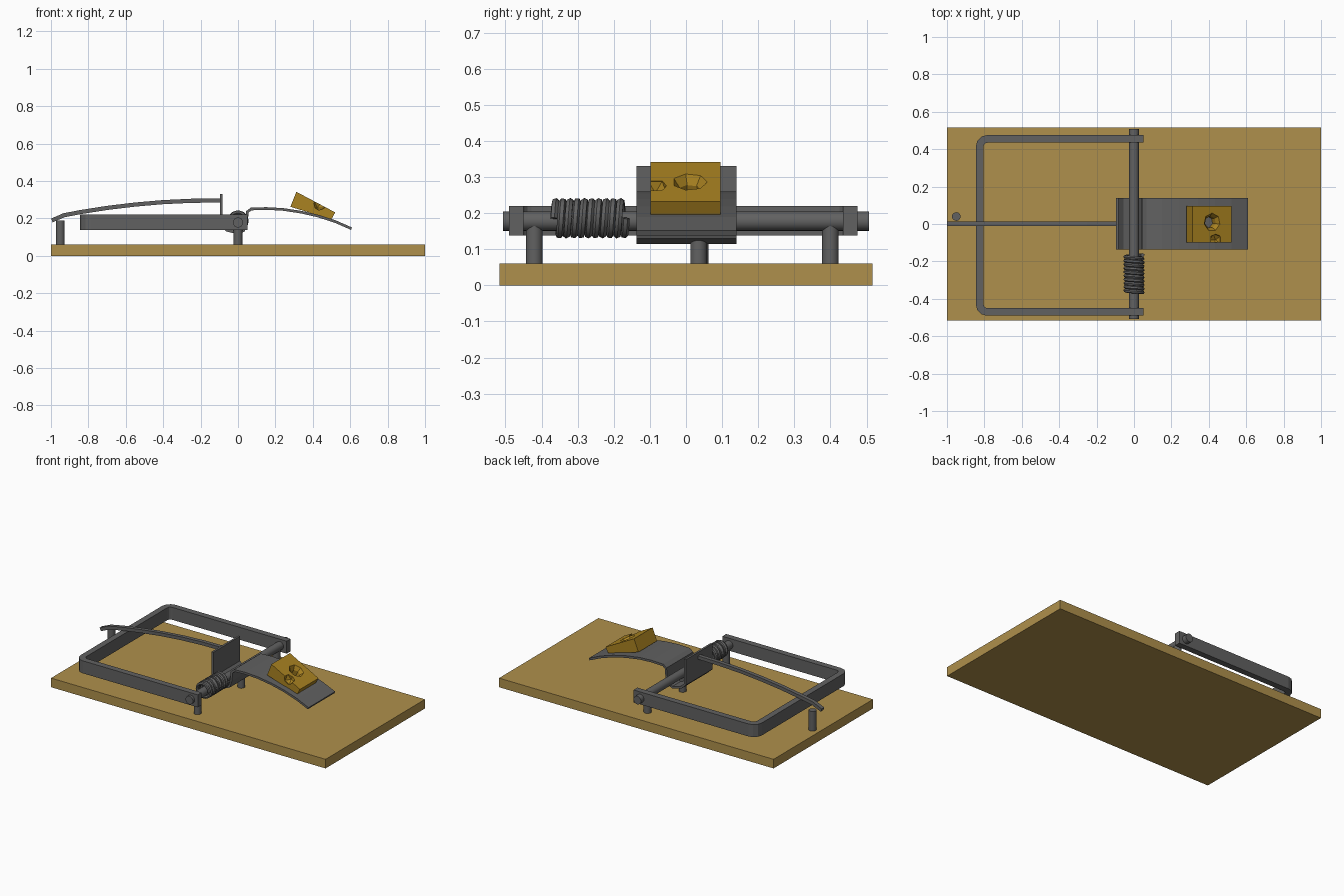
import bpy, bmesh
from math import sin, cos, pi, radians
from mathutils import Vector

if "Cube" in bpy.data.objects:
    bpy.data.objects.remove(bpy.data.objects["Cube"])


def material(name, r, g, b):
    m = bpy.data.materials.new(name)
    m.use_nodes = True
    m.diffuse_color = (r, g, b, 1)
    m.node_tree.nodes["Principled BSDF"].inputs["Base Color"].default_value = (r, g, b, 1)
    return m


WOOD = material("wood", 0.43, 0.28, 0.072)
METAL = material("dark metal", 0.12, 0.12, 0.12)
CHEESE = material("cheese yellow", 0.40, 0.225, 0.015)


def finish(obj, name, mat):
    obj.name = name
    obj.data.name = name
    obj.data.materials.clear()
    obj.data.materials.append(mat)
    return obj


def prism(name, outline, lo, hi, axis, mat):
    """Extrude a flat outline along the y or z axis."""
    place = (lambda a, b, c: (a, c, b)) if axis == "y" else (lambda a, b, c: (a, b, c))
    bm = bmesh.new()
    rings = [[bm.verts.new(place(a, b, c)) for a, b in outline] for c in (lo, hi)]
    n = len(outline)
    half = n // 2
    for i in range(n):
        j = (i + 1) % n
        bm.faces.new((rings[0][i], rings[0][j], rings[1][j], rings[1][i]))
    for ring in rings:      # caps as a row of quads between both sides of the outline
        for i in range(half - 1):
            bm.faces.new((ring[i], ring[i + 1], ring[n - 2 - i], ring[n - 1 - i]))
    bmesh.ops.recalc_face_normals(bm, faces=bm.faces)
    mesh = bpy.data.meshes.new(name)
    bm.to_mesh(mesh)
    bm.free()
    obj = bpy.data.objects.new(name, mesh)
    bpy.context.collection.objects.link(obj)
    return finish(obj, name, mat)


def ribbon(name, path, thick, lo, hi, axis, mat):
    """Thicken an open path with mitred joints, then extrude it."""
    pts = [Vector(p) for p in path]
    left, right = [], []
    for i, p in enumerate(pts):
        before = (p - pts[i - 1]).normalized() if i else None
        after = (pts[i + 1] - p).normalized() if i < len(pts) - 1 else None
        d1, d2 = before or after, after or before
        tangent = (d1 + d2).normalized()
        side = Vector((-tangent.y, tangent.x)) * thick / 2 / max(0.5, tangent.dot(d1))
        left.append(p + side)
        right.append(p - side)
    return prism(name, left + right[::-1], lo, hi, axis, mat)


def cylinder(name, loc, radius, depth, mat, rot=(0, 0, 0), sides=20):
    bpy.ops.mesh.primitive_cylinder_add(vertices=sides, radius=radius, depth=depth,
                                        location=loc, rotation=rot)
    obj = finish(bpy.context.object, name, mat)
    bpy.ops.object.shade_smooth_by_angle(angle=radians(30))
    return obj


# Wooden base
prism("wooden_base", [(-1, -0.517), (1, -0.517), (1, 0.517), (-1, 0.517)], 0, 0.06, "z", WOOD)

# Pivot rod and the posts that carry it, plus the holding bar post
ROD_Z = 0.178
cylinder("pivot_rod", (0, 0, ROD_Z), 0.027, 1.015, METAL, rot=(pi / 2, 0, 0))
for label, x, y, top in (("right_post", 0, -0.42, 0.17), ("middle_post", 0, 0.035, 0.17),
                         ("left_post", 0, 0.4, 0.17), ("bar_post", -0.95, 0.04, 0.19)):
    cylinder(label, (x, y, (top + 0.06) / 2), 0.023, top - 0.06, METAL)

# Striker frame: a flat band with two rounded corners
X_END, Y_LOW, Y_HIGH, R = -0.825, -0.47, 0.455, 0.04
path = [(0.05, Y_LOW)]
for cy, start in ((Y_LOW + R, 1.5 * pi), (Y_HIGH - R, pi)):
    for k in range(4):
        a = start - k * pi / 6
        path.append((X_END + R + R * cos(a), cy + R * sin(a)))
path.append((0.05, Y_HIGH))
ribbon("striker_frame", path, 0.04, 0.138, 0.22, "z", METAL)

# Holding bar: a bowed arm with a bent tip
bar = [(-0.995, 0.189), (-0.93, 0.217), (-0.84, 0.234), (-0.7, 0.256), (-0.55, 0.274),
       (-0.4, 0.287), (-0.25, 0.294), (-0.09, 0.296)]
ribbon("holding_bar", bar, 0.022, -0.012, 0.014, "y", METAL)

# Trigger: upright catch plate, curl under the rod and curved bait pedal
trigger = [(-0.09, 0.33), (-0.09, 0.165), (-0.06, 0.137), (0, 0.122), (0.03, 0.135),
           (0.045, 0.18), (0.05, 0.235), (0.07, 0.25), (0.15, 0.253), (0.24, 0.248),
           (0.34, 0.233), (0.43, 0.212), (0.52, 0.183), (0.607, 0.145)]
ribbon("trigger_pedal", trigger, 0.014, -0.137, 0.14, "y", METAL)

# Spring coiled around the rod
curve = bpy.data.curves.new("spring", "CURVE")
curve.dimensions = "3D"
curve.bevel_depth = 0.0105
curve.bevel_resolution = 1
curve.use_fill_caps = True
turns, steps = 10, 18
spline = curve.splines.new("POLY")
spline.points.add(turns * steps)
for i, point in enumerate(spline.points):
    a = 2 * pi * i / steps
    y = -0.366 + 0.2 * i / (turns * steps)
    point.co = (0.046 * cos(a), y, 0.186 + 0.046 * sin(a), 1)
spring = bpy.data.objects.new("spring", curve)
bpy.context.collection.objects.link(spring)
bpy.ops.object.select_all(action="DESELECT")
spring.select_set(True)
bpy.context.view_layer.objects.active = spring
bpy.ops.object.convert(target="MESH")
finish(bpy.context.object, "spring", METAL)
bpy.ops.object.shade_smooth_by_angle(angle=radians(40))

# Cheese wedge with a crater, a through hole and a bite in its side
cheese = prism("cheese", [(0.28, 0.262), (0.5, 0.196), (0.52, 0.232), (0.312, 0.342)],
               -0.098, 0.095, "y", CHEESE)
tilt = (0, radians(27.6), 0)
cutters = [cylinder("hole_cutter", (0.4, 0.01, 0.25), 0.032, 0.3, CHEESE, tilt, 7)]
bpy.ops.mesh.primitive_cone_add(vertices=7, radius1=0.02, radius2=0.07, depth=0.07,
                                location=(0.415, 0.01, 0.282), rotation=tilt)
cutters.append(finish(bpy.context.object, "crater_cutter", CHEESE))
bpy.ops.mesh.primitive_ico_sphere_add(subdivisions=1, radius=0.036, location=(0.435, -0.085, 0.272))
cutters.append(finish(bpy.context.object, "bite_cutter", CHEESE))
for cutter in cutters:
    cutter.hide_render = True
    mod = cheese.modifiers.new(cutter.name, "BOOLEAN")
    mod.operation = "DIFFERENCE"
    mod.solver = "EXACT"
    mod.object = cutter
bpy.ops.object.select_all(action="DESELECT")
cheese.select_set(True)
bpy.context.view_layer.objects.active = cheese
for mod in list(cheese.modifiers):
    bpy.ops.object.modifier_apply(modifier=mod.name)
for cutter in cutters:
    bpy.data.objects.remove(cutter)
